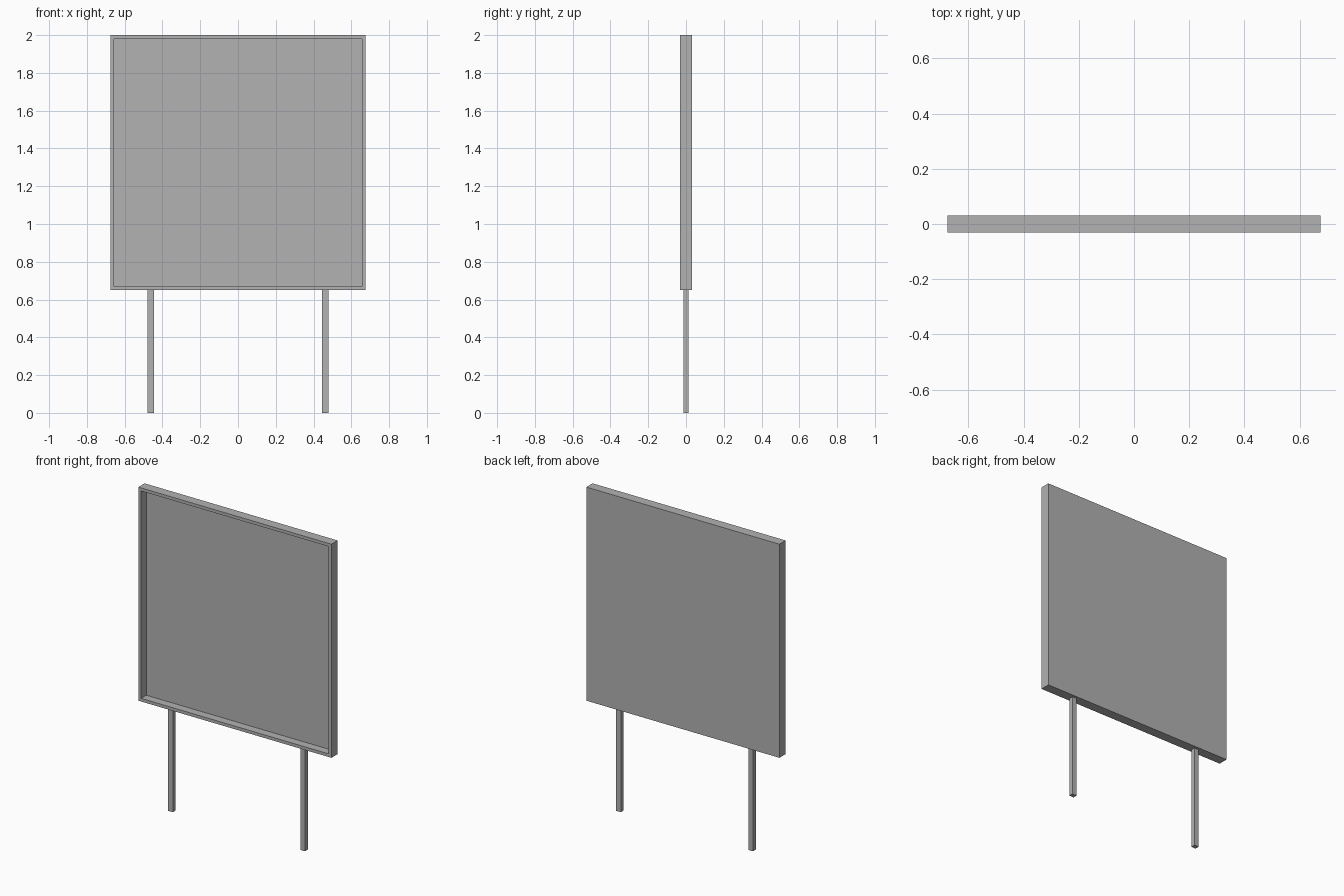
import bpy
import bmesh
from mathutils import Matrix, Vector

cube = bpy.data.objects.get("Cube")
if cube:
    bpy.data.objects.remove(cube, do_unlink=True)

COLOUR = (0.445, 0.445, 0.445, 1)
grey = bpy.data.materials.new("plain grey")
grey.use_nodes = True
grey.diffuse_color = COLOUR
grey.node_tree.nodes["Principled BSDF"].inputs["Base Color"].default_value = COLOUR


def box(name, low, high, recess=None):
    """Flat-sided box; recess = (border, depth) sinks a tray into its front."""
    low, high = Vector(low), Vector(high)
    bm = bmesh.new()
    place = Matrix.Translation((low + high) / 2) @ Matrix.Diagonal((high - low).to_4d())
    bmesh.ops.create_cube(bm, size=1, matrix=place)
    bm.normal_update()
    if recess:
        border, depth = recess
        front = min(bm.faces, key=lambda f: f.calc_center_median().y)
        bmesh.ops.inset_region(bm, faces=[front], thickness=border)
        # Extrude the inner panel straight back so the walls stay square
        floor = bmesh.ops.extrude_discrete_faces(bm, faces=[front])["faces"][0]
        bmesh.ops.translate(bm, vec=(0, depth, 0), verts=floor.verts)
        bmesh.ops.recalc_face_normals(bm, faces=bm.faces)
    mesh = bpy.data.meshes.new(name)
    bm.to_mesh(mesh)
    bm.free()
    mesh.materials.append(grey)
    obj = bpy.data.objects.new(name, mesh)
    bpy.context.collection.objects.link(obj)
    return obj


# Shallow framed board, open at the front
box("sign_board", (-0.675, -0.031, 0.65), (0.675, 0.031, 2), recess=(0.028, 0.052))

# Two thin posts meeting the underside of the frame
for side, x in (("left", 0.462), ("right", -0.462)):
    box(f"{side}_post", (x - 0.016, -0.014, 0), (x + 0.016, 0.014, 0.65))
